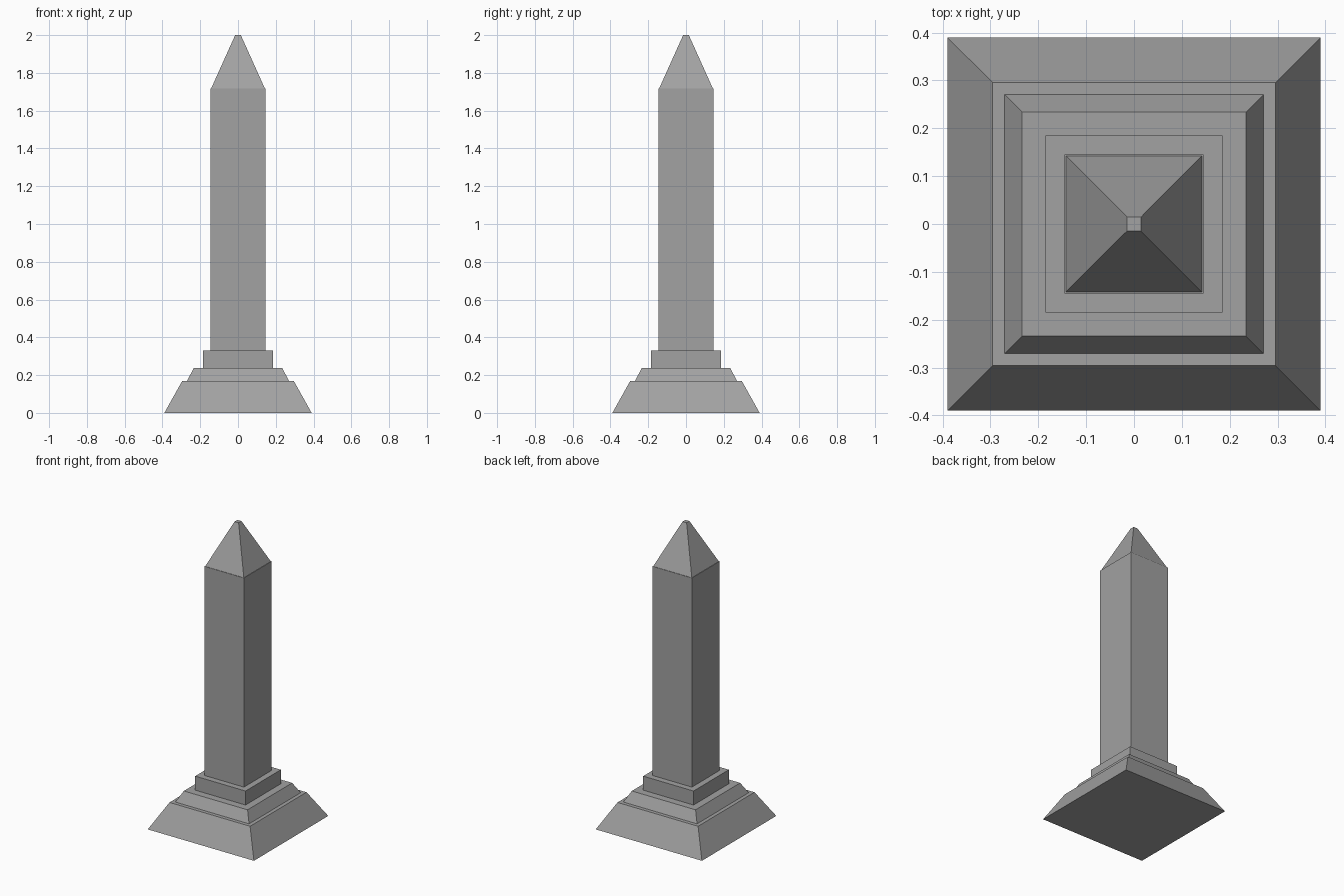
import bpy
import bmesh

default = bpy.data.objects.get("Cube")
if default:
    bpy.data.objects.remove(default, do_unlink=True)

# Single stone colour
stone = bpy.data.materials.new("grey_stone")
stone.use_nodes = True
GREY = (0.36, 0.36, 0.36, 1.0)
stone.diffuse_color = GREY
stone.node_tree.nodes["Principled BSDF"].inputs["Base Color"].default_value = GREY


def square_tier(name, bottom, top, z0, z1):
    """Square frustum with the given half widths and heights."""
    bm = bmesh.new()
    bmesh.ops.create_cube(bm, size=2)
    for v in bm.verts:
        upper = v.co.z > 0
        half = top if upper else bottom
        v.co = (v.co.x * half, v.co.y * half, z1 if upper else z0)
    mesh = bpy.data.meshes.new(name)
    bm.to_mesh(mesh)
    bm.free()
    mesh.materials.append(stone)
    obj = bpy.data.objects.new(name, mesh)
    bpy.context.collection.objects.link(obj)
    return obj


# Stepped pedestal
square_tier("base_plinth", 0.39, 0.296, 0.0, 0.168)
square_tier("upper_plinth", 0.271, 0.234, 0.168, 0.237)
square_tier("shaft_block", 0.185, 0.185, 0.237, 0.33)

# Shaft and pointed cap with a small flat tip
square_tier("shaft", 0.145, 0.145, 0.33, 1.718)
square_tier("pyramid_cap", 0.142, 0.015, 1.718, 2.0)
